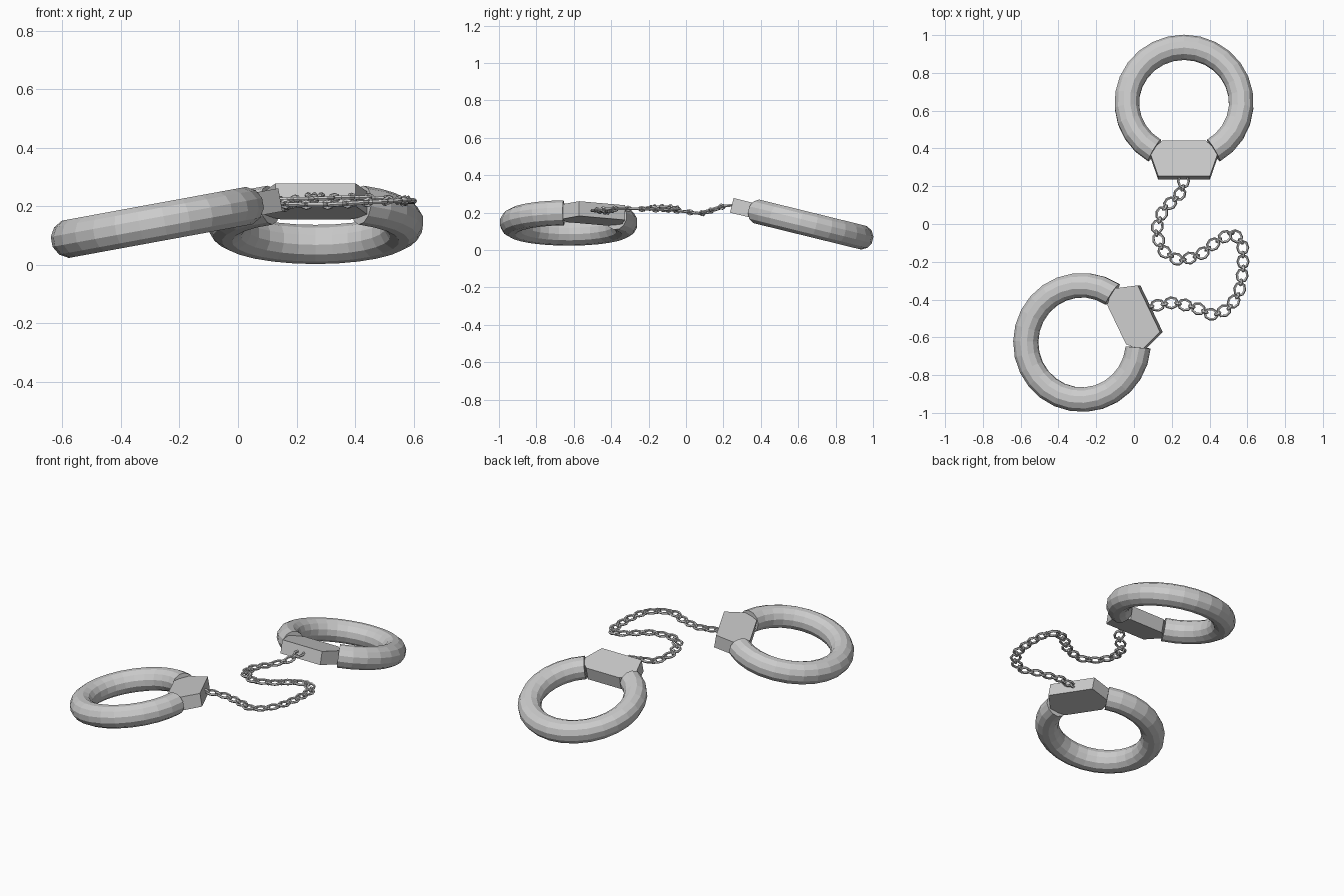
import bpy, bmesh, math
from mathutils import Matrix, Vector

if "Cube" in bpy.data.objects:
    bpy.data.objects.remove(bpy.data.objects["Cube"])


def add_object(name, bm, matrix=Matrix.Identity(4)):
    bmesh.ops.recalc_face_normals(bm, faces=bm.faces)
    mesh = bpy.data.meshes.new(name)
    bm.to_mesh(mesh)
    bm.free()
    obj = bpy.data.objects.new(name, mesh)
    obj.matrix_world = matrix
    bpy.context.collection.objects.link(obj)
    return obj


def bridge(bm, a, b):
    n = len(a)
    for i in range(n):
        bm.faces.new((a[i], a[(i + 1) % n], b[(i + 1) % n], b[i]))


# Open ring with capped ends, gap facing -y
def ring(name, matrix, major=0.303, minor=0.067, gap=31, steps=22, sides=12):
    bm = bmesh.new()
    loops = []
    for i in range(steps + 1):
        a = math.radians(-90 + gap + (360 - 2 * gap) * i / steps)
        loop = []
        for j in range(sides):
            b = math.tau * (j + 0.5) / sides
            r = major + minor * math.cos(b)
            loop.append(bm.verts.new((r * math.cos(a), r * math.sin(a), minor * math.sin(b))))
        loops.append(loop)
    for a, b in zip(loops, loops[1:]):
        bridge(bm, a, b)
    bm.faces.new(loops[0])
    bm.faces.new(loops[-1])
    return add_object(name, bm, matrix)


# Six-sided lock plate closing the gap
def lock(name, matrix, half=0.04):
    side = [(0.115, -0.215), (0.182, -0.275), (0.137, -0.408)]
    outline = side + [(-x, y) for x, y in reversed(side)]
    bm = bmesh.new()
    low, high = [[bm.verts.new((x, y, z)) for x, y in outline] for z in (-half, half)]
    bridge(bm, low, high)
    bm.faces.new(low)
    bm.faces.new(high)
    return add_object(name, bm, matrix)


# Oval link in the local xy plane
def add_link(bm, matrix, length, width, wire=0.0075, steps=8, sides=5):
    loops = []
    for i in range(steps):
        a = math.tau * i / steps
        loop = []
        for j in range(sides):
            b = math.tau * j / sides
            d = wire * math.cos(b)
            p = Vector(((length / 2 - wire + d) * math.cos(a),
                        (width / 2 - wire + d) * math.sin(a), wire * math.sin(b)))
            loop.append(bm.verts.new(matrix @ p))
        loops.append(loop)
    for i in range(steps):
        bridge(bm, loops[i], loops[(i + 1) % steps])


# Two tilted cuffs
rear = Matrix.Translation((0.265, 0.641, 0.142)) @ Matrix.Rotation(math.radians(-13.8), 4, 'X')
front = (Matrix.Translation((-0.275, -0.627, 0.145)) @ Matrix.Rotation(math.radians(-10.4), 4, 'Y')
         @ Matrix.Rotation(math.radians(116), 4, 'Z'))
for name, m in (("rear", rear), ("front", front)):
    ring(name + "_cuff_ring", m)
    lock(name + "_cuff_lock", m)

# Chain path between the locks
path = [Vector(p) for p in (
    (0.262, 0.245, 0.24), (0.262, 0.20, 0.235), (0.235, 0.145, 0.215), (0.155, 0.08, 0.195),
    (0.115, -0.04, 0.21), (0.15, -0.14, 0.222), (0.24, -0.195, 0.225), (0.35, -0.165, 0.23),
    (0.44, -0.09, 0.23), (0.52, -0.045, 0.222), (0.575, -0.10, 0.215), (0.578, -0.24, 0.22),
    (0.555, -0.37, 0.222), (0.50, -0.45, 0.217), (0.42, -0.483, 0.212), (0.32, -0.44, 0.205),
    (0.21, -0.415, 0.205), (0.07, -0.44, 0.212))]
total = sum((b - a).length for a, b in zip(path, path[1:]))


def at(d):
    d = min(max(d, 0), total - 1e-4)
    for a, b in zip(path, path[1:]):
        n = (b - a).length
        if d <= n:
            return a.lerp(b, d / n)
        d -= n
    return path[-1]


# Flat links joined by small upright links
count = 24
pitch = total / count
flat, upright = bmesh.new(), bmesh.new()
for k in range(2 * count):
    d = (k + 0.5) * pitch / 2
    x = (at(d + pitch / 3) - at(d - pitch / 3)).normalized()
    y = Vector((0, 0, 1)).cross(x).normalized()
    m = Matrix.Translation(at(d)) @ Matrix((x, y, x.cross(y))).transposed().to_4x4()
    if k % 2 == 0:
        add_link(flat, m, pitch * 1.12, 0.07)
    else:
        add_link(upright, m @ Matrix.Rotation(math.radians(70), 4, 'X'), 0.044, 0.036)
add_object("chain_links", flat)
add_object("chain_connectors", upright)
